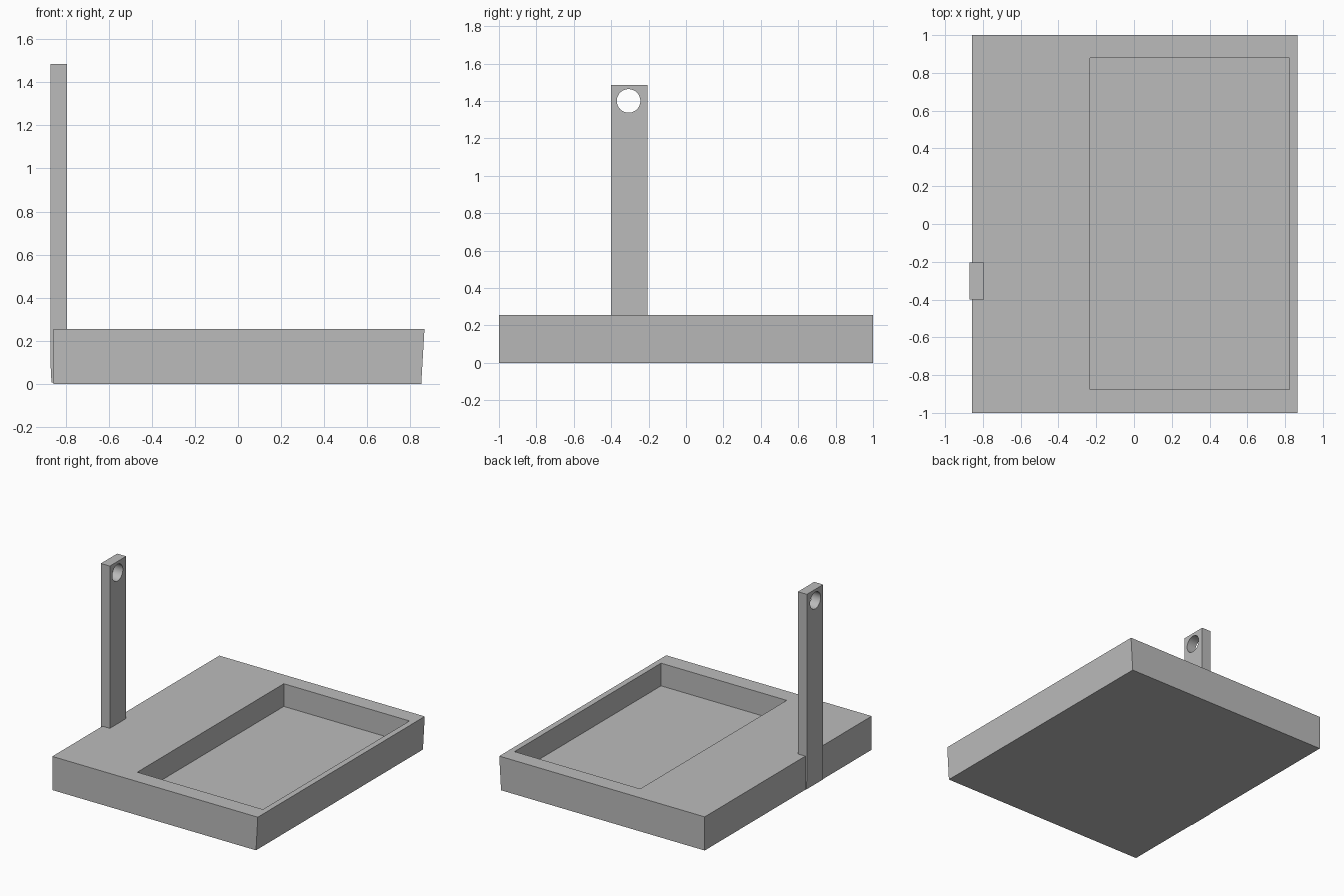
import bpy
import bmesh
from math import pi
from mathutils import Matrix, Vector

cube = bpy.data.objects.get("Cube")
if cube:
    bpy.data.objects.remove(cube, do_unlink=True)

grey = bpy.data.materials.new("plain grey")
grey.use_nodes = True
grey.diffuse_color = (0.5, 0.5, 0.5, 1)
grey.node_tree.nodes["Principled BSDF"].inputs["Base Color"].default_value = (0.5, 0.5, 0.5, 1)


def finish(name, bm):
    mesh = bpy.data.meshes.new(name)
    bmesh.ops.recalc_face_normals(bm, faces=bm.faces)
    bm.to_mesh(mesh)
    bm.free()
    mesh.materials.append(grey)
    obj = bpy.data.objects.new(name, mesh)
    bpy.context.collection.objects.link(obj)
    return obj


def prism(name, profile, y0, y1):
    """Extrude an (x, z) profile from y0 to y1."""
    bm = bmesh.new()
    face = bm.faces.new([bm.verts.new((x, y0, z)) for x, z in profile])
    side = bmesh.ops.extrude_face_region(bm, geom=[face])
    verts = [v for v in side["geom"] if isinstance(v, bmesh.types.BMVert)]
    bmesh.ops.translate(bm, verts=verts, vec=Vector((0, y1 - y0, 0)))
    return finish(name, bm)


def cut(target, cutter):
    cutter.hide_render = True
    mod = target.modifiers.new("cut", 'BOOLEAN')
    mod.operation = 'DIFFERENCE'
    mod.solver = 'EXACT'
    mod.object = cutter
    bpy.context.view_layer.objects.active = target
    bpy.ops.object.modifier_apply(modifier=mod.name)
    bpy.data.objects.remove(cutter, do_unlink=True)


# Tray slab with one leaning side and a rectangular pocket
base = prism("base", [(-0.857, 0), (0.851, 0), (0.866, 0.255), (-0.857, 0.255)], -1, 1)
pocket = prism("pocket_cutter", [(-0.232, 0.083), (0.822, 0.083), (0.822, 0.4), (-0.232, 0.4)],
               -0.875, 0.88)
cut(base, pocket)

# Upright post, slightly drawn in at its foot
post = prism("post", [(-0.866, 0.005), (-0.795, 0.005), (-0.795, 1.485),
                      (-0.87, 1.485), (-0.87, 0.08)], -0.4, -0.205)

# Round hole through the top of the post
bm = bmesh.new()
bmesh.ops.create_cone(bm, cap_ends=True, segments=48, radius1=0.063, radius2=0.063, depth=0.4,
                      matrix=Matrix.Translation((-0.83, -0.307, 1.4)) @ Matrix.Rotation(pi / 2, 4, 'Y'))
cut(post, finish("hole_cutter", bm))

bpy.ops.object.select_all(action='DESELECT')
post.select_set(True)
bpy.context.view_layer.objects.active = post
bpy.ops.object.shade_smooth_by_angle(angle=0.5)
# Keep the flat sides flat, smooth only the bore
for p in post.data.polygons:
    p.use_smooth = abs(p.normal.x) < 0.01 and p.area < 0.005
